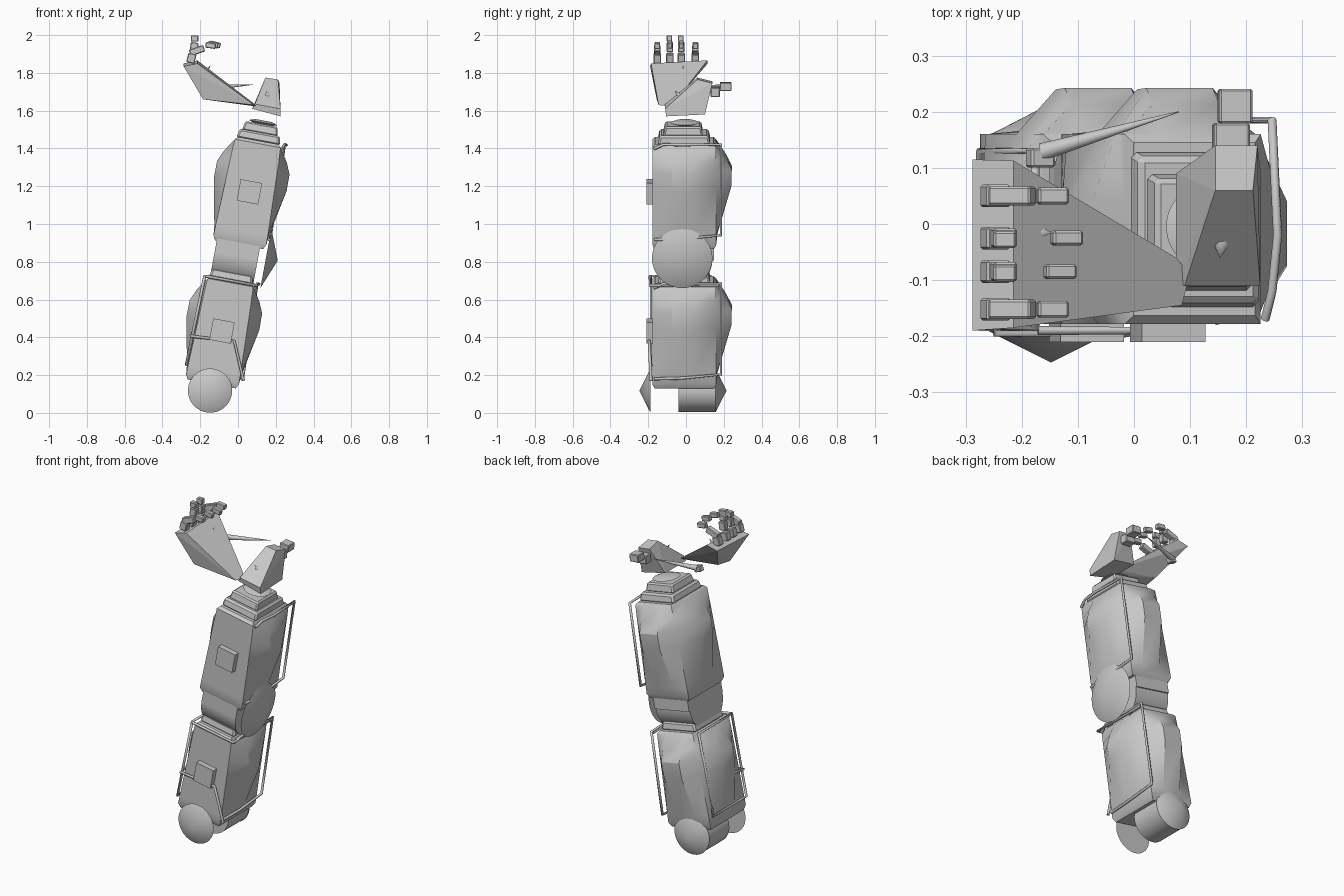
import bpy, bmesh, math
from mathutils import Matrix, Vector

if "Cube" in bpy.data.objects:
    bpy.data.objects.remove(bpy.data.objects["Cube"])

grey = bpy.data.materials.new("plain_grey")
grey.use_nodes = True
grey.diffuse_color = (0.58, 0.58, 0.58, 1)
grey.node_tree.nodes["Principled BSDF"].inputs["Base Color"].default_value = grey.diffuse_color

TILT = Matrix.Rotation(math.radians(10.5), 4, 'Y')
WORLD = Matrix.Identity(4)


def finish(name, bm, matrix=WORLD, smooth=False):
    bmesh.ops.recalc_face_normals(bm, faces=bm.faces)
    mesh = bpy.data.meshes.new(name)
    bm.to_mesh(mesh)
    bm.free()
    ob = bpy.data.objects.new(name, mesh)
    bpy.context.collection.objects.link(ob)
    ob.matrix_world = matrix
    mesh.materials.append(grey)
    if smooth:
        bpy.ops.object.select_all(action='DESELECT')
        ob.select_set(True)
        bpy.context.view_layer.objects.active = ob
        bpy.ops.object.shade_smooth_by_angle(angle=math.radians(28))
    return ob


def box(name, center, size, matrix=WORLD, pitch=0, bevel=0.004, taper=1):
    bm = bmesh.new()
    bmesh.ops.create_cube(bm, size=1)
    for v in bm.verts:
        k = taper if v.co.z > 0 else 1
        v.co = Vector((v.co.x * size[0] * k, v.co.y * size[1] * k, v.co.z * size[2]))
    if bevel:
        bmesh.ops.bevel(bm, geom=bm.edges[:], offset=bevel, segments=1, affect='EDGES')
    place = Matrix.Translation(center) @ Matrix.Rotation(math.radians(pitch), 4, 'Y')
    return finish(name, bm, matrix @ place)


def round_part(name, start, end, r1, r2, matrix=WORLD, sides=48):
    start, end = Vector(start), Vector(end)
    axis = end - start
    bm = bmesh.new()
    bmesh.ops.create_cone(bm, cap_ends=True, segments=sides, radius1=r1, radius2=r2,
                          depth=axis.length)
    place = Matrix.Translation((start + end) / 2) @ axis.to_track_quat('Z', 'Y').to_matrix().to_4x4()
    return finish(name, bm, matrix @ place, True)


def hull(name, points):
    bm = bmesh.new()
    for p in points:
        bm.verts.new(p)
    bmesh.ops.convex_hull(bm, input=bm.verts[:])
    bmesh.ops.dissolve_limit(bm, angle_limit=math.radians(4), verts=bm.verts[:], edges=bm.edges[:])
    return finish(name, bm)


def rod(name, points, matrix=WORLD, closed=False):
    curve = bpy.data.curves.new(name, 'CURVE')
    curve.dimensions = '3D'
    curve.bevel_depth = 0.008
    curve.bevel_resolution = 2
    curve.use_fill_caps = True
    spline = curve.splines.new('POLY')
    spline.points.add(len(points) - 1)
    for sp, p in zip(spline.points, points):
        sp.co = (*p, 1)
    spline.use_cyclic_u = closed
    curve.materials.append(grey)
    ob = bpy.data.objects.new(name, curve)
    bpy.context.collection.objects.link(ob)
    ob.matrix_world = matrix


def shell(name, matrix):
    # Stacked rings: flat front, bulges on both sides and the back
    bm = bmesh.new()
    rings = []
    for z, half, bulge, inset in ((-0.025, 0.13, 0, 0.012), (0, 0.142, 0, 0), (0.05, 0.141, 0.006, 0),
                                  (0.30, 0.132, 0.064, 0), (0.39, 0.129, 0.066, 0),
                                  (0.45, 0.127, 0.042, 0), (0.52, 0.123, 0, 0), (0.535, 0.11, 0, 0.015)):
        f, b, h, s = -0.178 + inset, 0.16 - inset, half, half + bulge
        outline = ((-h, f), (h, f), (s, -0.075), (s, 0.04), (h, b), (0.06, b + bulge * 1.25),
                   (-0.06, b + bulge * 1.25), (-h, b), (-s, 0.04), (-s, -0.075))
        rings.append([bm.verts.new((x, y, z)) for x, y in outline])
    for low, high in zip(rings, rings[1:]):
        for i in range(len(low)):
            j = (i + 1) % len(low)
            bm.faces.new((low[i], low[j], high[j], high[i]))
    bm.faces.new(rings[0])
    bm.faces.new(rings[-1])
    finish(name, bm, matrix, True)


def arm_segment(prefix, matrix):
    shell(prefix + "_shell", matrix)
    box(prefix + "_collar", (0, -0.01, 0.555), (0.235, 0.28, 0.05), matrix, bevel=0.01, taper=0.92)
    box(prefix + "_collar_cap", (0, -0.015, 0.60), (0.19, 0.21, 0.05), matrix, bevel=0.008, taper=0.9)
    box(prefix + "_front_panel", (0.003, -0.192, 0.26), (0.115, 0.036, 0.115), matrix, bevel=0)
    # Guard rail on the left side
    rod(prefix + "_guard_rail", [(0.132, -0.17, 0.515), (0.14, -0.12, 0.54), (0.15, -0.02, 0.54),
        (0.14, 0.185, 0.54), (0.155, 0.185, 0.055), (0.157, -0.02, 0.035), (0.152, -0.17, 0.03)], matrix)


upper = Matrix.Translation((0.01, 0, 0.915)) @ TILT
lower = Matrix.Translation((-0.135, 0, 0.178)) @ TILT
arm_segment("upper_arm", upper)
arm_segment("lower_arm", lower)

# Extra rails on the lower segment
rod("top_rail", [(-0.135, -0.19, 0.53), (0.14, -0.19, 0.53), (0.14, 0.175, 0.53)], lower)
rod("right_side_rail", [(-0.14, -0.185, 0.53), (-0.14, 0.13, 0.53), (-0.15, 0.13, 0.05),
                        (-0.15, -0.185, 0.05)], lower, True)
rod("front_rail", [(-0.25, -0.1, 0.42), (-0.245, -0.195, 0.405), (-0.02, -0.195, 0.38),
                   (0.03, -0.185, 0.17)])

# Elbow joint
round_part("elbow_drum", (-0.12, -0.015, -0.085), (0.112, -0.015, -0.085), 0.155, 0.155, upper)
box("elbow_block", (-0.004, -0.012, -0.045), (0.232, 0.32, 0.09), upper, bevel=0)
round_part("elbow_cap", (0.153, -0.02, -0.07), (0.217, -0.02, -0.07), 0.16, 0.0, upper)

# Base joint
round_part("base_drum", (-0.148, -0.04, 0.118), (-0.148, 0.155, 0.118), 0.113, 0.113)
for name, y0, y1 in (("base_front_cap", -0.188, -0.247), ("base_back_cap", 0.155, 0.215)):
    round_part(name, (-0.148, y0, 0.118), (-0.148, y1, 0.118), 0.117, 0.0)

# Wrist disc
wrist = Matrix.Translation((0.133, -0.005, 1.537)) @ TILT
for name, z in (("wrist_disc_top", 0.011), ("wrist_disc_bottom", -0.011)):
    round_part(name, (0, 0, 0), (0, 0, z), 0.077, 0.045, wrist)

# Hand: thumb heel and palm wedge
hull("thumb_heel", [(0.075, -0.105, 1.61), (0.225, -0.105, 1.57), (0.225, 0.1, 1.58),
                    (0.075, 0.09, 1.61), (0.145, 0.06, 1.775), (0.212, 0.06, 1.765),
                    (0.22, 0.14, 1.745), (0.145, 0.14, 1.755), (0.09, -0.11, 1.635),
                    (0.225, -0.11, 1.61)])
hull("palm", [(-0.288, -0.19, 1.835), (-0.288, 0.115, 1.85), (-0.215, -0.185, 1.85),
              (-0.215, 0.113, 1.866), (-0.185, -0.155, 1.66), (-0.185, -0.04, 1.68),
              (0.1, -0.09, 1.622), (0.075, -0.06, 1.645), (0.085, -0.145, 1.63)])
round_part("heel_stud", (0.157, -0.025, 1.67), (0.153, -0.06, 1.705), 0.02, 0.0, sides=24)
round_part("palm_stud", (-0.19, -0.015, 1.78), (-0.145, -0.015, 1.84), 0.018, 0.0, sides=24)

# Thin spike beside the palm
box("spike_socket", (-0.167, 0.118, 1.715), (0.045, 0.035, 0.035), pitch=20)
round_part("spike", (-0.165, 0.128, 1.72), (0.08, 0.2, 1.738), 0.016, 0.001, sides=24)

# Thumb joints
box("thumb_base", (0.173, 0.155, 1.70), (0.064, 0.05, 0.05), pitch=5)
box("thumb_tip", (0.18, 0.21, 1.728), (0.06, 0.062, 0.045), pitch=5)

# Fingers curling over the palm
for i, y in enumerate((0.05, -0.025, -0.085, -0.152)):
    inner = i in (1, 2)
    box(f"finger_{i}_base", (-0.247, y, 1.877), (0.044, 0.04, 0.05), pitch=15)
    if inner:
        box(f"finger_{i}_middle", (-0.232, y, 1.936), (0.042, 0.034, 0.05), pitch=8)
        box(f"finger_{i}_upper", (-0.23, y - 0.003, 1.982), (0.04, 0.03, 0.034))
        box(f"finger_{i}_tip", (-0.12 - 0.012 * (i - 1), y, 1.95), (0.055, 0.026, 0.03), pitch=14)
    else:
        box(f"finger_{i}_middle", (-0.217, y, 1.918), (0.08, 0.034, 0.036), pitch=-20)
        box(f"finger_{i}_tip", (-0.145, y, 1.945), (0.055, 0.03, 0.03), pitch=8)
